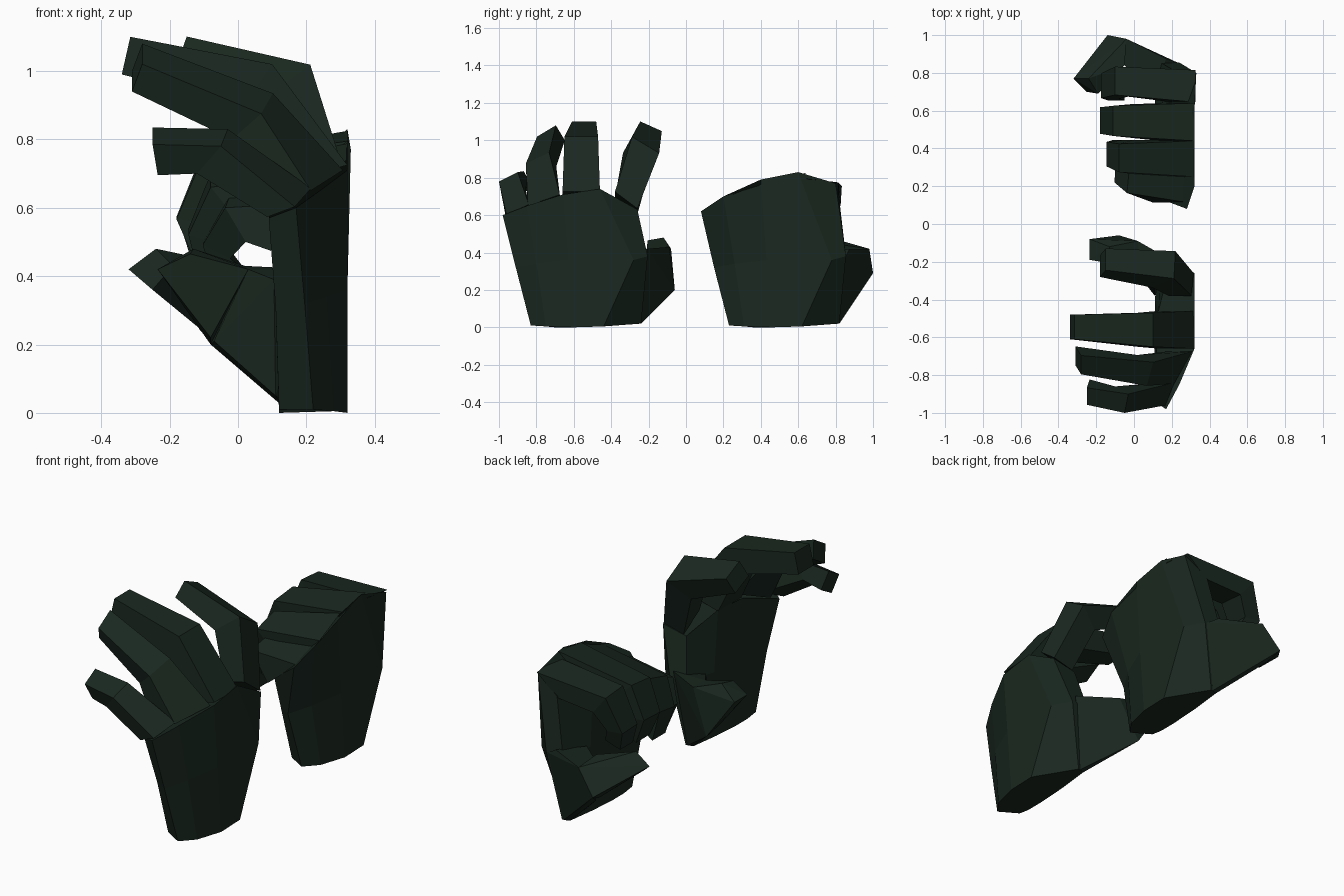
import bpy, bmesh

mat = bpy.data.materials.new("dark_green")
mat.diffuse_color = (0.010, 0.021, 0.014, 1)


def finish(bm, name):
    bmesh.ops.recalc_face_normals(bm, faces=bm.faces)
    me = bpy.data.meshes.new(name)
    bm.to_mesh(me)
    bm.free()
    me.materials.append(mat)
    ob = bpy.data.objects.new(name, me)
    bpy.context.collection.objects.link(ob)


def loft(name, rings):
    """Skin equal-length rings and cap both ends."""
    bm = bmesh.new()
    vs = [[bm.verts.new(p) for p in r] for r in rings]
    n = len(rings[0])
    for a, b in zip(vs, vs[1:]):
        for i in range(n):
            j = (i + 1) % n
            bm.faces.new((a[i], a[j], b[j], b[i]))
    bm.faces.new(vs[0])
    bm.faces.new(vs[-1])
    finish(bm, name)


def hull(name, pts):
    bm = bmesh.new()
    for p in pts:
        bm.verts.new(p)
    r = bmesh.ops.convex_hull(bm, input=bm.verts)
    junk = {g for g in r["geom_interior"] + r["geom_unused"] if isinstance(g, bmesh.types.BMVert)}
    bmesh.ops.delete(bm, geom=list(junk), context='VERTS')
    bmesh.ops.dissolve_limit(bm, angle_limit=0.05, verts=bm.verts, edges=bm.edges)
    finish(bm, name)


def finger(name, secs, s0=0.0, s1=0.0, xs=0.0):
    """Sections: outer x,z, inner x,z, centre y, width.
    s0..s1 is the roll slope, xs the sideways slant at the root."""
    rings = []
    for i, (xo, zo, xi, zi, y, w) in enumerate(secs):
        h, t = w / 2, i / (len(secs) - 1)
        s = s0 + (s1 - s0) * t
        d, e, q = h * s, h * xs * (1 - t), s * .04 if i else 0
        rings.append([(xo - e, y - h - q, zo - d), (xo + e, y + h - q, zo + d),
                      (xi + e, y + h + q, zi + d), (xi - e, y - h + q, zi - d)])
    loft(name, rings)


def palm(name, dy, top):
    """Wrist ring, mid ring and a knuckle ring following the given arch."""
    bottom = [(.22, -.83, .01), (.28, -.75, .005), (.32, -.6, 0), (.32, -.44, .005), (.17, -.24, .02),
              (.13, -.25, .02), (.12, -.43, .01), (.12, -.6, 0), (.12, -.7, 0), (.12, -.77, .01)]
    mid = [(.195, -.91, .32), (.26, -.8, .34), (.32, -.63, .36), (.32, -.28, .36), (.24, -.205, .38),
           (.14, -.205, .38), (.11, -.4, .37), (.11, -.63, .36), (.11, -.77, .34), (.11, -.85, .31)]
    loft(name, [[(x, y + dy, z) for x, y, z in r] for r in (bottom, mid)] + [top])


# Open hand
palm("open_palm", 0, [
    (.17, -.98, .60), (.24, -.85, .65), (.32, -.66, .71), (.32, -.46, .74), (.32, -.26, .63),
    (.18, -.26, .60), (.13, -.46, .68), (.12, -.66, .67), (.10, -.83, .61), (.09, -.93, .57)])
finger("open_little_finger", [
    (.19, .63, .11, .60, -.90, .12), (-.04, .805, -.11, .725, -.93, .10),
    (-.25, .81, -.235, .72, -.89, .09)], .45, .55, .4)
finger("open_ring_finger", [
    (.26, .68, .13, .64, -.76, .17), (.085, .905, 0, .83, -.775, .125),
    (-.28, 1.05, -.31, .97, -.722, .10)], .35, .6, .55)
finger("open_middle_finger", [
    (.32, .725, .13, .67, -.56, .20), (.10, 1.02, .02, .90, -.56, .18),
    (-.315, 1.10, -.34, .99, -.545, .13)])
finger("open_index_finger", [
    (.31, .68, .19, .65, -.32, .12), (.215, .975, .10, .89, -.24, .145),
    (-.15, 1.075, -.18, .99, -.205, .115)], -.75, -.45, .1)
hull("open_thumb_base", [
    (.13, -.25, .02), (.16, -.24, .02), (.11, -.38, .05), (.105, -.32, .39), (.22, -.205, .42),
    (.15, -.18, .41), (-.08, -.06, .20), (-.07, -.15, .21), (.03, -.21, .42), (.02, -.09, .43)])
hull("open_thumb_tip", [
    (-.08, -.06, .20), (-.08, -.17, .22), (.03, -.21, .42), (.02, -.09, .43),
    (-.235, -.08, .42), (-.235, -.19, .42), (-.13, -.12, .48), (-.14, -.205, .465)])

# Curled hand
palm("curled_palm", 1.06, [
    (.28, .08, .62), (.32, .20, .70), (.32, .40, .79), (.32, .60, .83), (.33, .80, .77),
    (.20, .82, .68), (.14, .60, .66), (.12, .40, .60), (.11, .22, .52), (.12, .14, .50)])
finger("curled_little_finger", [
    (.29, .655, .11, .51, .205, .18), (-.03, .62, .03, .52, .25, .15),
    (-.10, .50, -.02, .46, .29, .13), (-.06, .35, .02, .42, .31, .10)], .4, 0, .15)
finger("curled_ring_finger", [
    (.32, .75, .12, .58, .345, .19), (-.08, .68, .0, .58, .36, .15),
    (-.145, .53, -.05, .50, .375, .13), (-.11, .38, -.02, .44, .39, .11)], .4, 0)
finger("curled_middle_finger", [
    (.32, .81, .14, .66, .54, .2), (-.11, .74, -.02, .64, .55, .16),
    (-.18, .57, -.08, .56, .55, .14), (-.12, .43, -.04, .48, .54, .12)], .15, 0)
finger("curled_index_finger", [
    (.325, .785, .20, .68, .73, .17), (-.10, .76, -.02, .66, .755, .15),
    (-.175, .57, -.08, .56, .73, .13), (-.14, .46, -.05, .49, .71, .11)], -.12, 0)
hull("curled_thumb_base", [
    (.13, .81, .02), (.16, .82, .02), (.11, .68, .05), (.105, .70, .39), (.23, .855, .38),
    (.17, .875, .42), (-.11, .93, .24), (-.14, 1.0, .29), (-.04, .98, .42), (-.05, .84, .40)])
hull("curled_thumb_tip", [
    (-.11, .91, .245), (-.14, 1.0, .29), (-.04, .98, .42), (-.05, .84, .44),
    (-.32, .77, .42), (-.25, .70, .36), (-.24, .77, .48), (-.19, .69, .43)])
